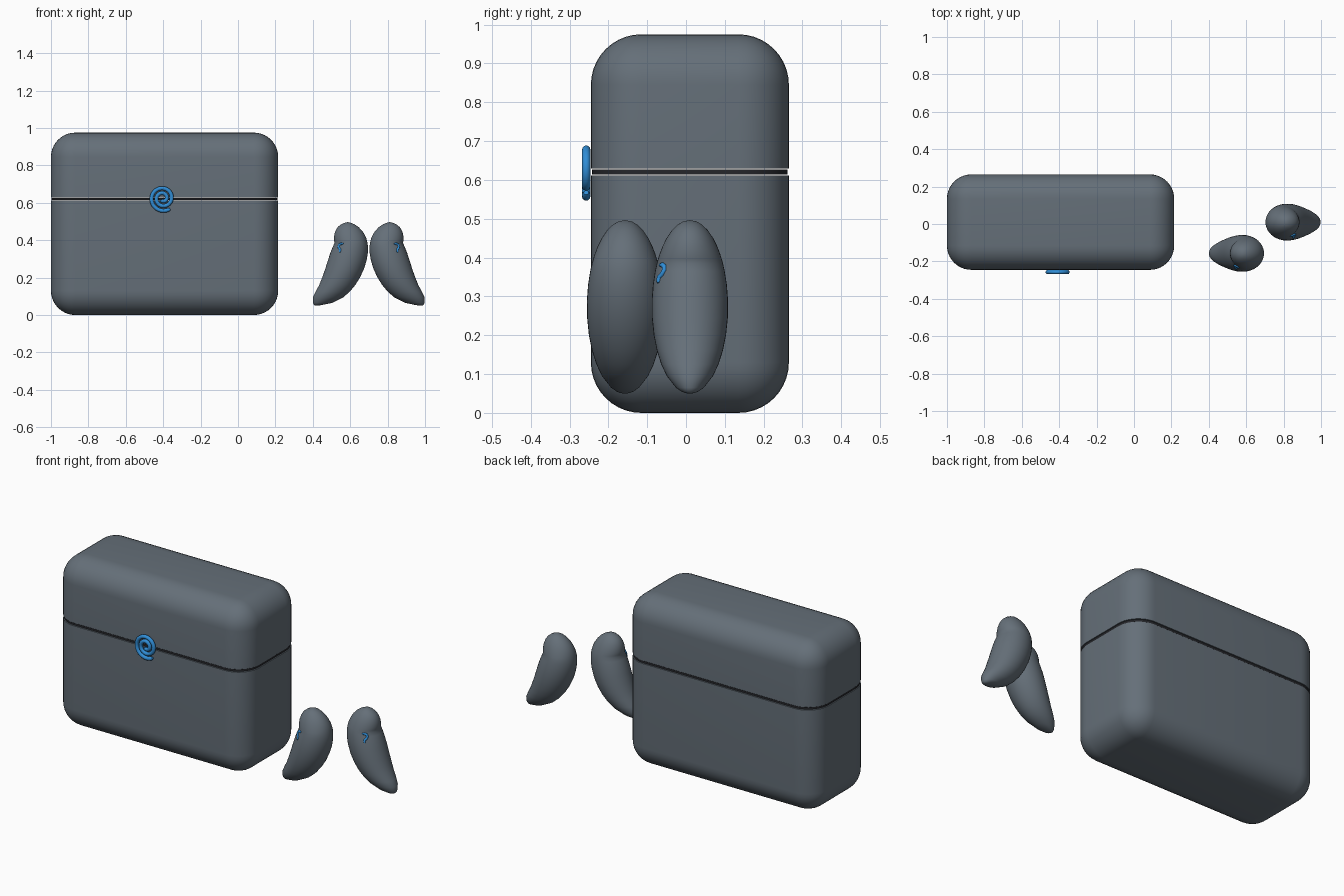
import bpy, bmesh, math
from mathutils import Vector

if "Cube" in bpy.data.objects:
    bpy.data.objects.remove(bpy.data.objects["Cube"])


def material(name, rgb):
    m = bpy.data.materials.new(name)
    m.diffuse_color = (*rgb, 1)
    m.use_nodes = True
    m.node_tree.nodes["Principled BSDF"].inputs["Base Color"].default_value = m.diffuse_color
    return m


GREY = material("slate grey", (0.13, 0.16, 0.19))
DARK = material("dark seam", (0.018, 0.019, 0.023))
BLUE = material("bright blue", (0.03, 0.27, 0.68))


def finish(name, bm, mat):
    bmesh.ops.recalc_face_normals(bm, faces=bm.faces[:])
    me = bpy.data.meshes.new(name)
    bm.to_mesh(me)
    bm.free()
    me.materials.append(mat)
    ob = bpy.data.objects.new(name, me)
    bpy.context.collection.objects.link(ob)
    bpy.ops.object.select_all(action='DESELECT')
    ob.select_set(True)
    bpy.context.view_layer.objects.active = ob
    bpy.ops.object.shade_smooth_by_angle(angle=math.radians(40))
    return ob


# Case: one rounded box, sliced into horizontal layers
LO, HI = Vector((-1, -0.245, 0)), Vector((0.215, 0.265, 0.975))


def case_layer(name, z0, z1, mat, inset=0.0):
    bm = bmesh.new()
    bmesh.ops.create_cube(bm, size=1)
    size, mid = HI - LO, (HI + LO) / 2
    for v in bm.verts:
        v.co = Vector([v.co[i] * (size[i] - 2 * inset) + mid[i] for i in range(3)])
    bmesh.ops.bevel(bm, geom=bm.edges[:], offset=0.13, segments=10,
                    profile=0.5, affect='EDGES')
    for z, up in ((z0, -1), (z1, 1)):
        if LO.z < z < HI.z:
            cut = bmesh.ops.bisect_plane(bm, geom=bm.verts[:] + bm.edges[:] + bm.faces[:],
                                         plane_co=(0, 0, z), plane_no=(0, 0, up),
                                         clear_outer=True)
            rim = [e for e in cut["geom_cut"] if isinstance(e, bmesh.types.BMEdge)]
            bmesh.ops.holes_fill(bm, edges=rim, sides=0)
    return finish(name, bm, mat)


case_layer("case_base", 0, 0.612, GREY)
case_layer("case_seam", 0.6145, 0.6265, DARK, 0.003)
case_layer("case_lid", 0.629, 0.975, GREY)


# Round tube along a path, with end caps
def tube(name, pts, radius, mat):
    cu = bpy.data.curves.new(name, 'CURVE')
    cu.dimensions = '3D'
    cu.bevel_depth = radius
    cu.bevel_resolution = 3
    cu.use_fill_caps = True
    sp = cu.splines.new('POLY')
    sp.points.add(len(pts) - 1)
    for p, co in zip(sp.points, pts):
        p.co = (*co, 1)
    sp.points[0].radius = sp.points[-1].radius = 0.6
    tmp = bpy.data.objects.new(name + "_path", cu)
    bpy.context.collection.objects.link(tmp)
    bm = bmesh.new()
    bm.from_mesh(tmp.to_mesh())
    tmp.to_mesh_clear()
    bpy.data.objects.remove(tmp)
    return finish(name, bm, mat)


# Spiral clasp emblem on the case front
spiral = []
for i in range(91):
    q = i / 10
    a = math.radians(-55) - q * math.pi / 2
    r = 0.069 - 0.0064 * q
    spiral.append((-0.402 + r * math.cos(a), -0.257, 0.624 + r * math.sin(a)))
tube("clasp_spiral", spiral, 0.011, BLUE)

# Earbud cross-sections: height, inner x, outer x
SLICES = [(0.051, 0.412, 0.436), (0.055, 0.405, 0.457), (0.065, 0.400, 0.505),
          (0.095, 0.401, 0.563), (0.125, 0.415, 0.598), (0.16, 0.434, 0.627),
          (0.20, 0.450, 0.652), (0.245, 0.466, 0.673), (0.29, 0.480, 0.687),
          (0.33, 0.493, 0.694), (0.365, 0.507, 0.695), (0.385, 0.516, 0.692),
          (0.395, 0.514, 0.690), (0.41, 0.513, 0.686), (0.43, 0.515, 0.677),
          (0.45, 0.521, 0.664), (0.47, 0.533, 0.645), (0.485, 0.552, 0.623),
          (0.493, 0.570, 0.603)]


def depth(z):
    return 0.0985 * math.sqrt(max(0, 1 - ((z - 0.273) / 0.2235) ** 2))


def front_y(x, z):
    for (za, a0, a1), (zb, b0, b1) in zip(SLICES, SLICES[1:]):
        if za <= z <= zb:
            t = (z - za) / (zb - za)
            x0, x1 = a0 + t * (b0 - a0), a1 + t * (b1 - a1)
            u = (2 * x - x0 - x1) / (x1 - x0)
            return -depth(z) * math.sqrt(max(0, 1 - u * u))


HOOK = [(0.563, 0.381), (0.552, 0.381), (0.543, 0.377), (0.538, 0.368),
        (0.540, 0.357), (0.546, 0.350), (0.546, 0.342), (0.543, 0.335)]


# Earbud: stacked elliptical rings closed with poles, plus a small blue hook
def earbud(side, y, flip):
    def place(x):
        return 1.398 - x if flip else x
    n = 40
    bm = bmesh.new()
    rings = []
    for z, x0, x1 in SLICES:
        ring = []
        for k in range(n):
            a = 2 * math.pi * k / n
            x = (x0 + x1) / 2 + (x1 - x0) / 2 * math.cos(a)
            ring.append(bm.verts.new((place(x), y + depth(z) * math.sin(a), z)))
        rings.append(ring)
    bottom = bm.verts.new((place(0.422), y, 0.0495))
    top = bm.verts.new((place(0.587), y, 0.4965))
    for k in range(n):
        j = (k + 1) % n
        for a, b in zip(rings, rings[1:]):
            bm.faces.new((a[k], a[j], b[j], b[k]))
        bm.faces.new((bottom, rings[0][j], rings[0][k]))
        bm.faces.new((top, rings[-1][k], rings[-1][j]))
    finish(side + "_earbud", bm, GREY)
    tube(side + "_earbud_hook",
         [(place(x), y + front_y(x, z), z) for x, z in HOOK], 0.0065, BLUE)


earbud("left", -0.157, False)
earbud("right", 0.01, True)
